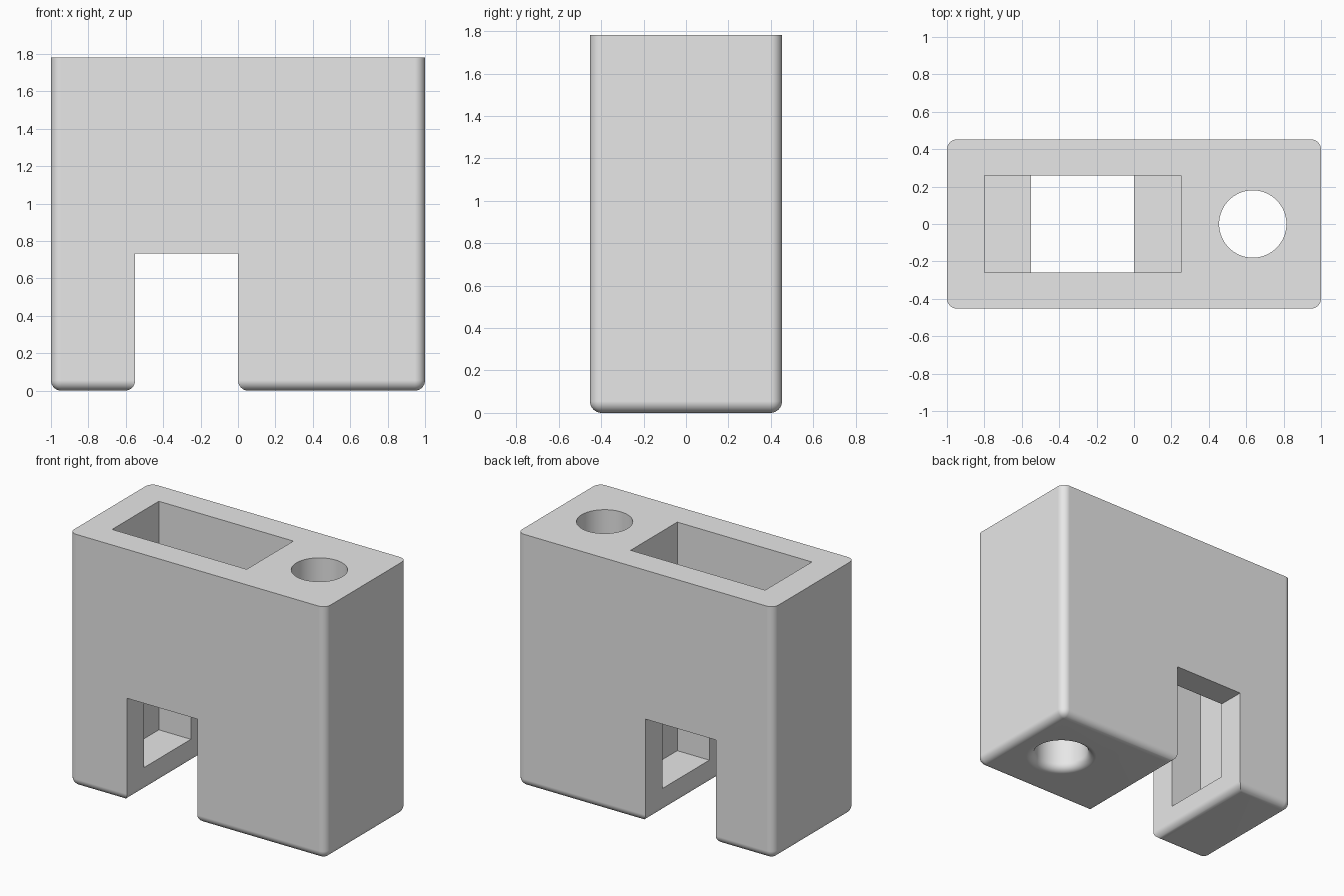
import bpy, bmesh, math
from mathutils import Vector

cube = bpy.data.objects.get("Cube")
if cube:
    bpy.data.objects.remove(cube, do_unlink=True)

HALF_X, HALF_Y, HEIGHT = 1.0, 0.453, 1.782
FILLET = 0.055
SLOT_LEFT, SLOT_RIGHT, SLOT_TOP = -0.55, 0.0, 0.732
HOLE_X, HOLE_R = 0.635, 0.18

grey = bpy.data.materials.new("plain_grey")
grey.use_nodes = True
grey.diffuse_color = (0.8, 0.8, 0.8, 1)
grey.node_tree.nodes["Principled BSDF"].inputs["Base Color"].default_value = (0.8, 0.8, 0.8, 1)


def add_object(name, bm):
    bmesh.ops.recalc_face_normals(bm, faces=bm.faces)
    mesh = bpy.data.meshes.new(name)
    bm.to_mesh(mesh)
    bm.free()
    mesh.materials.append(grey)
    obj = bpy.data.objects.new(name, mesh)
    bpy.context.collection.objects.link(obj)
    return obj


# Body: notched front profile extruded front to back
bm = bmesh.new()
outline = [(-HALF_X, 0), (SLOT_LEFT, 0), (SLOT_LEFT, SLOT_TOP), (SLOT_RIGHT, SLOT_TOP),
           (SLOT_RIGHT, 0), (HALF_X, 0), (HALF_X, HEIGHT), (-HALF_X, HEIGHT)]
face = bm.faces.new([bm.verts.new((x, -HALF_Y, z)) for x, z in outline])
extruded = bmesh.ops.extrude_face_region(bm, geom=[face])["geom"]
bmesh.ops.translate(bm, vec=(0, 2 * HALF_Y, 0),
                    verts=[v for v in extruded if isinstance(v, bmesh.types.BMVert)])
bmesh.ops.recalc_face_normals(bm, faces=bm.faces)


def is_rounded(edge):
    a, b = (v.co for v in edge.verts)
    on_bottom = max(a.z, b.z) < 0.001
    outer_corner = (min(abs(a.x), abs(b.x)) > HALF_X - 0.001
                    and abs(a.z - b.z) > 1)
    return on_bottom or outer_corner


# Rounded bottom rims and outer vertical corners
bmesh.ops.bevel(bm, geom=[e for e in bm.edges if is_rounded(e)], offset=FILLET,
                segments=8, profile=0.5, affect='EDGES')
body = add_object("holder_body", bm)

# Pocket cutter: rectangular well open at the top
bm = bmesh.new()
bmesh.ops.create_cube(bm, size=1)
low, high = Vector((-0.8, -0.26, 0.17)), Vector((0.25, 0.26, HEIGHT + 0.2))
bmesh.ops.scale(bm, vec=high - low, verts=bm.verts)
bmesh.ops.translate(bm, vec=(low + high) / 2, verts=bm.verts)
pocket = add_object("pocket_cutter", bm)

# Hole cutter: lathed shaft with a flared lower mouth
bm = bmesh.new()
profile = [(0, -0.1), (HOLE_R + FILLET, -0.1)]
for i in range(9):
    t = math.radians(90 * i / 8)
    profile.append((HOLE_R + FILLET * (1 - math.sin(t)), FILLET * (1 - math.cos(t))))
profile += [(HOLE_R, HEIGHT + 0.2), (0, HEIGHT + 0.2)]
points = [bm.verts.new((HOLE_X + r, 0, z)) for r, z in profile]
edges = [bm.edges.new(pair) for pair in zip(points, points[1:])]
bmesh.ops.spin(bm, geom=points + edges, cent=(HOLE_X, 0, 0), axis=(0, 0, 1),
               angle=math.tau, steps=64, use_duplicate=False)
bmesh.ops.remove_doubles(bm, verts=bm.verts, dist=0.0001)
hole = add_object("hole_cutter", bm)

# Cut the openings
bpy.ops.object.select_all(action='DESELECT')
body.select_set(True)
bpy.context.view_layer.objects.active = body
for cutter in (pocket, hole):
    cut = body.modifiers.new(cutter.name, 'BOOLEAN')
    cut.operation = 'DIFFERENCE'
    cut.solver = 'EXACT'
    cut.object = cutter
    bpy.ops.object.modifier_apply(modifier=cut.name)
    bpy.data.objects.remove(cutter, do_unlink=True)

# Smooth fillets, crisp flat faces
bpy.ops.object.shade_smooth_by_angle(angle=math.radians(30))
normals = body.modifiers.new("flat_face_normals", 'WEIGHTED_NORMAL')
normals.keep_sharp = True
